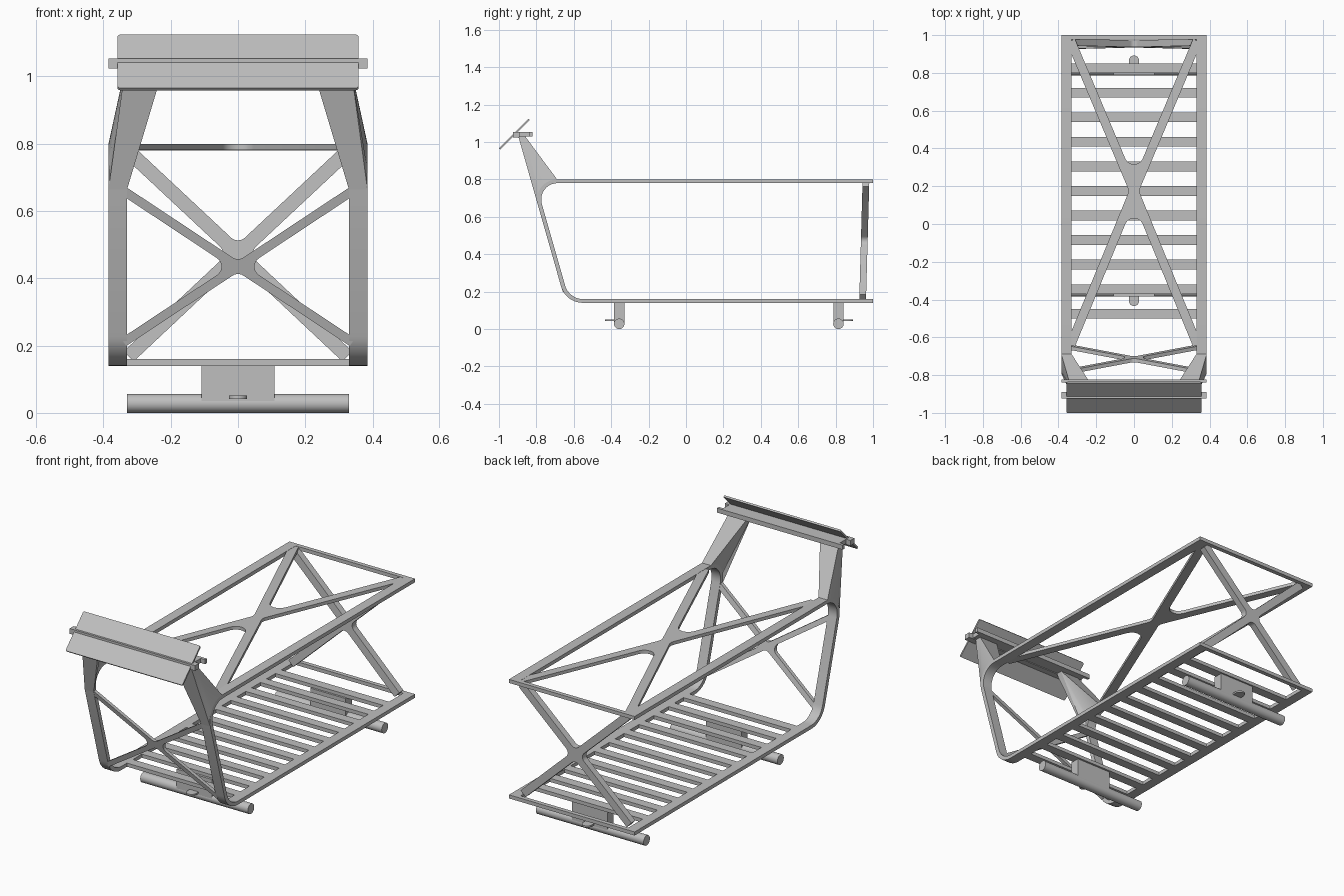
import bpy, bmesh, math
from mathutils import Vector

cube = bpy.data.objects.get("Cube")
if cube:
    bpy.data.objects.remove(cube, do_unlink=True)

grey = bpy.data.materials.new("light grey metal")
grey.use_nodes = True
colour = (0.52, 0.52, 0.52, 1)
grey.diffuse_color = colour
grey.node_tree.nodes["Principled BSDF"].inputs["Base Color"].default_value = colour
parts = []


def finish(name, bm):
    bmesh.ops.recalc_face_normals(bm, faces=bm.faces)
    mesh = bpy.data.meshes.new(name)
    bm.to_mesh(mesh)
    bm.free()
    mesh.materials.append(grey)
    ob = bpy.data.objects.new(name, mesh)
    bpy.context.collection.objects.link(ob)
    parts.append(ob)
    return ob


def prism(name, profile, lo, hi, place, split=False):
    """Extrude a 2D outline from lo to hi; place maps (u, v, w) to x, y, z."""
    bm = bmesh.new()
    a = [bm.verts.new(place(u, v, lo)) for u, v in profile]
    b = [bm.verts.new(place(u, v, hi)) for u, v in profile]
    caps = [bm.faces.new(a), bm.faces.new(b)]
    n = len(a)
    for i in range(n):
        j = (i + 1) % n
        bm.faces.new((a[i], a[j], b[j], b[i]))
    if split:
        bmesh.ops.triangulate(bm, faces=caps)
    return finish(name, bm)


def box(name, x, y, z):
    rect = [(x[0], y[0]), (x[1], y[0]), (x[1], y[1]), (x[0], y[1])]
    return prism(name, rect, z[0], z[1], lambda u, v, w: (u, v, w))


def arc(before, corner, after, r, steps=10):
    """Points of a fillet of radius r at a corner."""
    p = Vector(corner)
    d1, d2 = (Vector(before) - p).normalized(), (Vector(after) - p).normalized()
    half = d1.angle(d2) / 2
    centre = p + (d1 + d2).normalized() * (r / math.sin(half))
    t = r / math.tan(half)
    s, e = p + d1 * t - centre, p + d2 * t - centre
    total = s.angle(e)
    return [tuple(centre + (s * math.sin(total * (1 - k / steps)) + e * math.sin(total * k / steps))
                  / math.sin(total)) for k in range(steps + 1)]


def cross(name, ends, centre, width, r, lo, hi, place):
    """X brace: four arms with a filleted hub; ends go counter-clockwise."""
    c, h = Vector(centre), width / 2
    dirs = [(Vector(e) - c).normalized() for e in ends]
    outline = []
    for i, e in enumerate(ends):
        d, d2, e = dirs[i], dirs[(i + 1) % 4], Vector(e)
        side = Vector((-d.y, d.x)) * h
        hub = c + (d + d2) * (h / math.sin(d.angle(d2)))
        outline += [e - side, e + side]
        outline += arc(e + side, hub, hub + d2, r, 6)
    return prism(name, outline, lo, hi, place)


def front_y(z):
    """Leaning line of the front posts."""
    return -0.66 - 0.285 * (z - 0.2)


# Side frames: floor rail, leaning post and top rail in one bent band
T = 0.023
RAIL = (0.33, 0.385)
low, high = (front_y(0.14), 0.14), (front_y(0.8), 0.8)
low_in, high_in = (front_y(0.16) + T, 0.16), (front_y(0.78) + T, 0.78)
top_arc = arc(low, high, (1, 0.8), 0.107)
band = [(1, 0.14)] + arc((1, 0.14), low, high, 0.12) + top_arc + [(1, 0.8), (1, 0.78)]
band += arc((1, 0.78), high_in, low_in, 0.087) + arc(high_in, low_in, (1, 0.16), 0.1) + [(1, 0.16)]
# Handle brackets rise from the bend and lean inwards
bracket = top_arc + [(-0.86, 1.03), (front_y(1.03), 1.03)]
for s, side in ((1, "left"), (-1, "right")):
    prism(side + "_frame", band, *RAIL, lambda u, v, w: (s * w, u, v))

    def lean(u, v, w):
        if v > 1:
            w = 0.22 if w == RAIL[0] else 0.335
        return (s * w, u, v)
    prism(side + "_handle_bracket", bracket, *RAIL, lean, split=True)

# Rear bars and floor slats
IN = (-0.335, 0.335)
for name, z in (("lower", (0.14, 0.16)), ("upper", (0.78, 0.8))):
    box(name + "_rear_bar", IN, (0.976, 1), z)
for i in range(11):
    y = 0.825 - 0.13 * i
    box("floor_slat_%d" % (i + 1), IN, (y - 0.026, y + 0.026), (0.14, 0.16))

# X braces on the top, front and back
cross("top_brace", [(0.335, 0.97), (-0.335, 0.97), (-0.335, -0.64), (0.335, -0.64)],
      (0, 0.175), 0.048, 0.05, 0.781, 0.799, lambda u, v, w: (u, v, w))
cross("front_brace", [(0.34, 0.66), (-0.34, 0.66), (-0.34, 0.21), (0.34, 0.21)],
      (0, 0.435), 0.027, 0.03, 0.001, 0.021, lambda u, v, w: (u, front_y(v) + w, v))
cross("back_brace", [(0.325, 0.777), (-0.325, 0.777), (-0.325, 0.168), (0.325, 0.168)],
      (0, 0.473), 0.042, 0.03, 0, 0.036, lambda u, v, w: (u, 0.922 + 0.028 * v + w, v))

# Handle with end tabs, and the tilted panel in front of it
box("handle_shelf", (-0.358, 0.358), (-0.925, -0.823), (1.028, 1.053))
box("handle_front_bar", (-0.385, 0.385), (-0.925, -0.89), (1.024, 1.053))
box("handle_back_bar", (-0.385, 0.385), (-0.838, -0.822), (1.028, 1.053))
k = 0.008
X, L = 0.358, 0.224
corners = [(-X, 0), (X, 0), (X, L), (-X, L)]
plate = []
for i, c in enumerate(corners):
    plate += arc(corners[i - 1], c, corners[(i + 1) % 4], k, 4)
q = math.sqrt(0.5)
prism("tilted_panel", plate, 0, 0.01,
      lambda u, v, w: (u, -0.993 + (v - w) * q, 0.959 + (v + w) * q))

# Foot rollers: tube, mounting block and rounded tab
ring = [(0.028 * math.cos(a), 0.028 + 0.028 * math.sin(a))
        for a in (math.tau * i / 32 for i in range(32))]
for name, y, s in (("front", -0.357, -1), ("rear", 0.815, 1)):
    prism(name + "_roller", ring, -0.33, 0.33, lambda u, v, w: (w, y + u, v))
    box(name + "_mount_block", (-0.108, 0.108), (y - 0.027, y + 0.027), (0.03, 0.142))
    tab = [(-0.027, 0), (0.027, 0)]
    tab += [(0.027 * math.cos(a), 0.05 + 0.027 * math.sin(a))
            for a in (math.pi * i / 12 for i in range(13))]
    prism(name + "_mount_tab", tab, 0.042, 0.051, lambda u, v, w: (u, y + s * v, w))

# Smooth the bends, keep the edges crisp
bpy.ops.object.select_all(action='DESELECT')
for ob in parts:
    ob.select_set(True)
bpy.context.view_layer.objects.active = parts[0]
bpy.ops.object.shade_smooth_by_angle(angle=math.radians(30))
